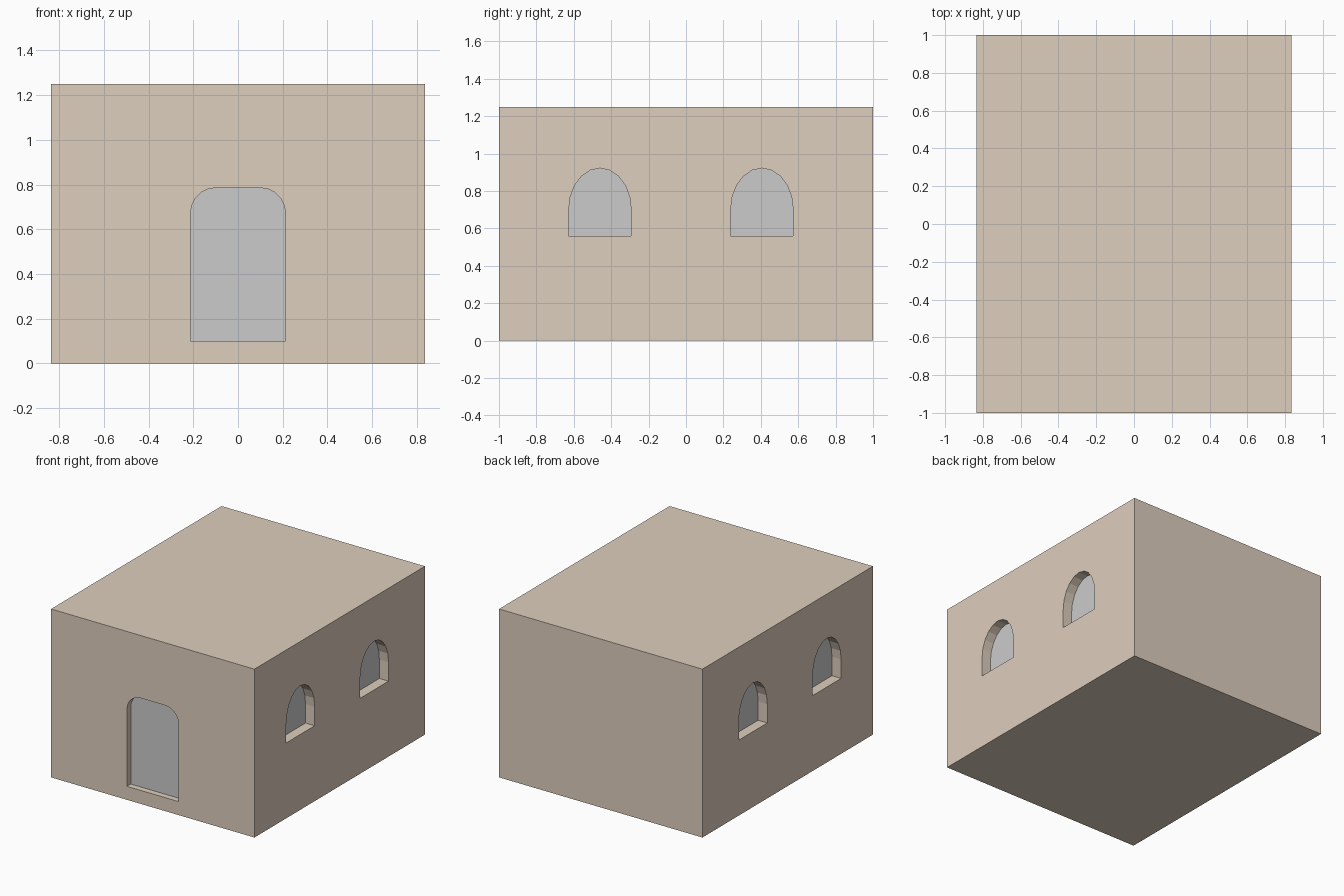
import bpy, math
from mathutils import Matrix

if "Cube" in bpy.data.objects:
    bpy.data.objects.remove(bpy.data.objects["Cube"])

W, D, H = 0.835, 1.0, 1.25

stone = bpy.data.materials.new("sandstone")
stone.diffuse_color = (0.73, 0.62, 0.51, 1)
stone.use_nodes = True
stone.node_tree.nodes["Principled BSDF"].inputs["Base Color"].default_value = stone.diffuse_color


def window_outline():
    # straight jambs with a ten-sided arch
    arc = [(0.167 * math.cos(math.pi * i / 10), 0.70 + 0.222 * math.sin(math.pi * i / 10))
           for i in range(11)]
    return [(-0.167, 0.56), (0.167, 0.56)] + arc


def door_outline():
    # flat head with rounded upper corners
    r, hw, top = 0.112, 0.212, 0.785
    arc = [(hw - r + r * math.cos(math.pi / 2 * i / 5), top - r + r * math.sin(math.pi / 2 * i / 5))
           for i in range(6)]
    return [(-hw, 0.10), (hw, 0.10)] + arc + [(-x, z) for x, z in reversed(arc)]


def slab(name, outline, start, end, place):
    # extrude the outline along local y, which points into the wall
    n = len(outline)
    verts = [(x, y, z) for y in (start, end) for x, z in outline]
    faces = [list(range(n)), list(range(2 * n - 1, n - 1, -1))]
    faces += [(i, i + n, (i + 1) % n + n, (i + 1) % n) for i in range(n)]
    mesh = bpy.data.meshes.new(name)
    mesh.from_pydata(verts, [], faces)
    mesh.transform(place)
    obj = bpy.data.objects.new(name, mesh)
    bpy.context.collection.objects.link(obj)
    return obj


# building block
bpy.ops.mesh.primitive_cube_add(size=1, location=(0, 0, H / 2))
house = bpy.context.object
house.name = "house_walls"
house.scale = (2 * W, 2 * D, H)
bpy.ops.object.transform_apply(location=True, scale=True)
house.data.materials.append(stone)


def opening(name, outline, depth, place):
    # cut the recess and close its back with a grey panel
    outline = [p for i, p in enumerate(outline)
               if math.dist(p, outline[i - 1]) > 1e-5]
    cutter = slab(name + "_cutter", outline, -0.1, depth + 0.01, place)
    mod = house.modifiers.new(name, "BOOLEAN")
    mod.operation = "DIFFERENCE"
    mod.solver = "EXACT"
    mod.object = cutter
    bpy.context.view_layer.objects.active = house
    bpy.ops.object.modifier_apply(modifier=name)
    bpy.data.objects.remove(cutter)
    slab(name + "_panel", outline, depth, depth + 0.01, place)


# front door
opening("door", door_outline(), 0.045, Matrix.Translation((0, -D, 0)))

# two windows on each long side
for side, label in ((1, "right"), (-1, "left")):
    for y, row in ((-0.46, "front"), (0.406, "rear")):
        place = Matrix.Translation((side * W, y, 0)) @ Matrix.Rotation(side * math.pi / 2, 4, "Z")
        opening(f"{label}_{row}_window", window_outline(), 0.075, place)
